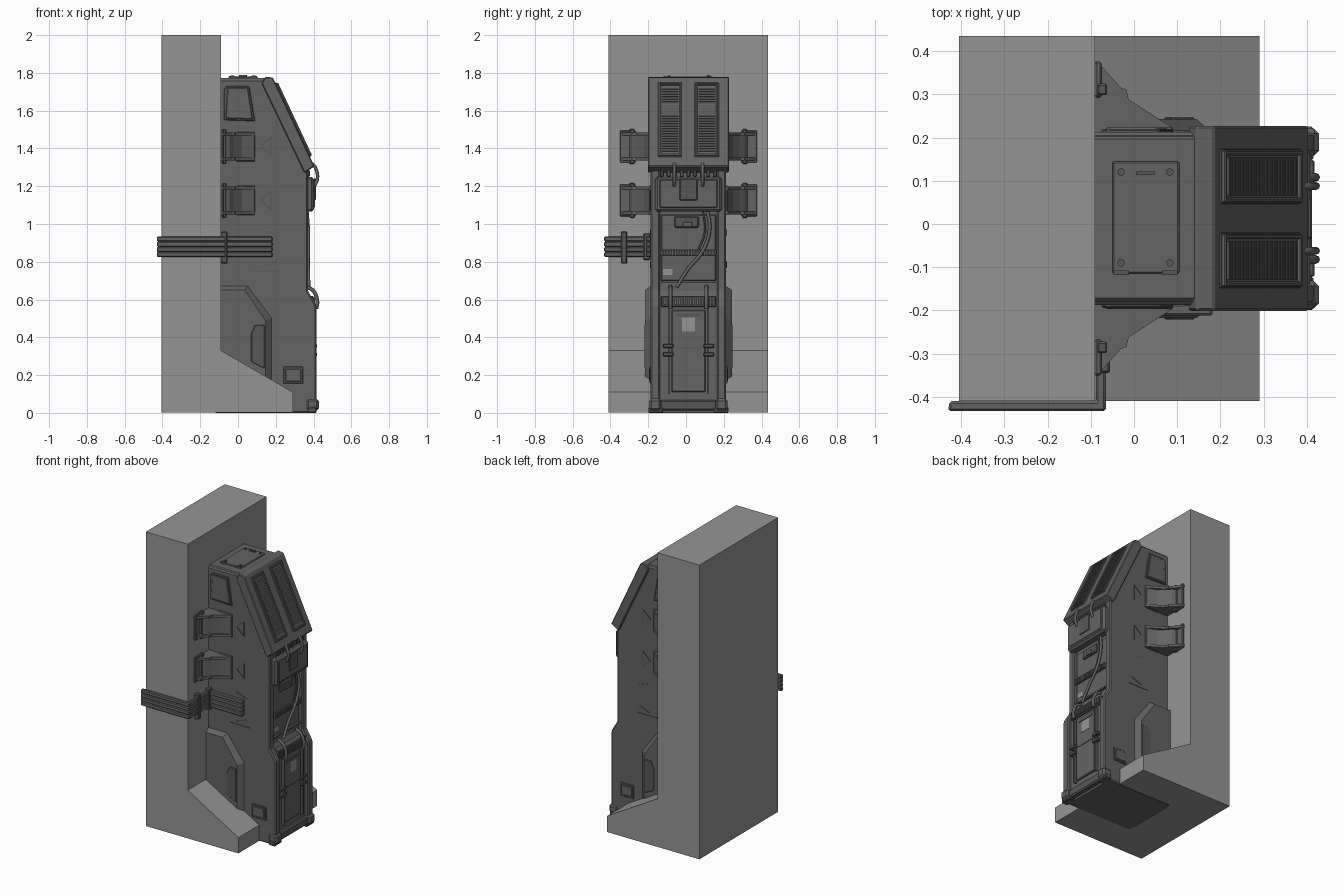
import bpy, bmesh
from mathutils import Vector, Matrix

if "Cube" in bpy.data.objects:
    bpy.data.objects.remove(bpy.data.objects["Cube"])

YC = 0.013            # centre plane of the machine


def material(name, v):
    m = bpy.data.materials.new(name)
    m.use_nodes = True
    m.diffuse_color = (v, v, v, 1)
    m.node_tree.nodes["Principled BSDF"].inputs["Base Color"].default_value = (v, v, v, 1)
    return m


CONCRETE = material("concrete grey", 0.3)
METAL = material("dark metal", 0.125)
TRIM = material("darker trim", 0.095)
LABEL = material("label grey", 0.3)

# maps (u, v, depth) to model axes for each extrusion direction
AXES = {"X": lambda u, v, w: (w, u, v),
        "Y": lambda u, v, w: (u, w, v),
        "Z": lambda u, v, w: (u, v, w)}


def prism(name, pts, a, b, axis="Y", mat=METAL, bevel=0, top=None, matrix=None):
    """Extrude an outline from a to b; top gives a different far outline."""
    bm = bmesh.new()
    lo = [bm.verts.new(AXES[axis](u, v, a)) for u, v in pts]
    hi = [bm.verts.new(AXES[axis](u, v, b)) for u, v in (top or pts)]
    bm.faces.new(lo)
    bm.faces.new(hi)
    for i in range(len(lo)):
        j = (i + 1) % len(lo)
        bm.faces.new((lo[i], lo[j], hi[j], hi[i]))
    bmesh.ops.recalc_face_normals(bm, faces=bm.faces)
    me = bpy.data.meshes.new(name)
    bm.to_mesh(me)
    bm.free()
    me.materials.append(mat)
    ob = bpy.data.objects.new(name, me)
    bpy.context.collection.objects.link(ob)
    if matrix:
        ob.matrix_world = matrix
    if bevel:
        mod = ob.modifiers.new("edge", "BEVEL")
        mod.width = bevel
        mod.segments = 1
    return ob


def rect(u0, u1, v0, v1):
    return [(u0, v0), (u1, v0), (u1, v1), (u0, v1)]


def box(name, x, y, z, mat=METAL, bevel=0, matrix=None):
    return prism(name, rect(*x, *y), z[0], z[1], "Z", mat, bevel, matrix=matrix)


def front_box(name, x, d, z, mat=METAL, bevel=0):
    """Box whose sideways range is measured from the machine's centre."""
    return box(name, x, (YC + d[0], YC + d[1]), z, mat, bevel)


def side_plate(name, pts, s, d0, d1, mat=METAL, bevel=0, top=None):
    return prism(name, pts, YC + s * d0, YC + s * d1, "Y", mat, bevel, top)


def strip(name, p, q, s, width=0.006):
    """Thin raised line on the machine's flank."""
    p, q = Vector(p), Vector(q)
    n = Vector((p.y - q.y, q.x - p.x)).normalized() * width / 2
    side_plate(name, [p - n, q - n, q + n, p + n], s, 0.195, 0.203, TRIM)


def tube(name, pts, r, mat=METAL):
    cu = bpy.data.curves.new(name, "CURVE")
    cu.dimensions = "3D"
    cu.bevel_depth = r
    cu.bevel_resolution = 2
    cu.use_fill_caps = True
    sp = cu.splines.new("BEZIER")
    sp.bezier_points.add(len(pts) - 1)
    for bp, co in zip(sp.bezier_points, pts):
        bp.co = co
        bp.handle_left_type = bp.handle_right_type = "AUTO"
    cu.materials.append(mat)
    tmp = bpy.data.objects.new(name, cu)
    me = bpy.data.meshes.new_from_object(tmp)
    bpy.data.objects.remove(tmp)
    for f in me.polygons:
        f.use_smooth = len(f.vertices) == 4
    bpy.context.collection.objects.link(bpy.data.objects.new(name, me))


# Wall section with sloped foot
prism("wall_block", [(-.405, .003), (.29, .003), (.29, .11), (-.09, .33), (-.09, 2), (-.405, 2)],
      -.41, .435, "Y", CONCRETE)

# Machine body: recessed core between two full-depth cheeks
front = [(.40, 0), (.415, .05), (.415, .57), (.37, .645), (.37, 1.28), (.15, 1.765)]
back = [(-.12, 1.765), (-.12, 0)]
prism("body_core", [(x - .025, z) for x, z in front] + back, YC - .16, YC + .16)
for s in (-1, 1):
    side_plate("body_cheek", front + back, s, .15, .2, bevel=.008)
box("body_top", (-.1, .157), (YC - .19, YC + .19), (1.755, 1.772), METAL, .006)

# Roof hatch
box("roof_hatch", (-.05, .105), (-.115, .145), (1.77, 1.78), METAL, .004)
box("hatch_handle", (.005, .048), (.113, .122), (1.78, 1.788), TRIM)
for x in (-.03, .083):
    for y in (-.09, .12):
        tube("hatch_bolt", [(x, y, 1.775), (x, y, 1.785)], .009, TRIM)
    box("hatch_hinge", (x - .018, x + .018), (-.118, -.108), (1.77, 1.784), TRIM)

# Sloped hood with two slatted vents
prism("hood", [(.125, 1.745), (.145, 1.78), (.185, 1.775), (.405, 1.305), (.352, 1.27)],
      YC - .214, YC + .214, "Y", METAL, .005)
along = Vector((.22, 0, -.47)).normalized()
normal = Vector((-along.z, 0, along.x))
slope = Matrix.Translation((.185, YC, 1.775)) @ Matrix(
    (along, Vector((0, 1, 0)), normal)).transposed().to_4x4()
for s in (-1, 1):
    c = s * .097
    box("vent_panel", (.03, .465), (c - .064, c + .064), (-.004, .004), METAL, .002, slope)
    for e in (-1, 1):
        y = c + e * .055
        box("vent_rail", (.035, .46), (y - .006, y + .006), (0, .013), METAL, .003, slope)
        u = .2475 + e * .2065
        box("vent_end", (u - .006, u + .006), (c - .055, c + .055), (0, .013), METAL, .003, slope)
    for i in range(26):
        u = .066 + i * .0145
        box("vent_slat", (u - .0045, u + .0045), (c - .044, c + .044), (0, .009), TRIM, 0, slope)

# Control box under the hood
front_box("control_box", (.34, .402), (-.177, .177), (1.065, 1.25), METAL, .012)
front_box("control_lid", (.39, .407), (-.155, .155), (1.085, 1.235), METAL, .006)
front_box("control_plate", (.40, .412), (-.047, .047), (1.125, 1.24), TRIM, .004)
for i in range(9):
    y = -.14 + i * .035
    front_box("hinge_knuckle", (.355, .38), (y - .01, y + .01), (1.25, 1.285), TRIM, .004)
for s in (-1, 1):
    y = YC + s * .075
    tube("control_pipe", [(.375, y, 1.33), (.409, y, 1.30), (.409, y, 1.21), (.39, y, 1.2)], .009)

# Equipment bay in the recessed front
front_box("bay_panel", (.34, .352), (-.145, .145), (.70, 1.05), METAL, .004)
front_box("bay_module", (.34, .365), (-.075, .055), (.98, 1.04), TRIM, .006)
front_box("bay_latch", (.35, .372), (-.03, .02), (.985, 1.01), METAL, .003)
front_box("bay_label", (.35, .355), (-.135, -.085), (.73, .762), LABEL)
front_box("terminal_bar", (.34, .36), (-.15, .15), (.832, .862), TRIM, .003)
for i in range(17):
    y = -.136 + i * .017
    front_box("terminal", (.355, .37), (y - .005, y + .005), (.83, .865), METAL)
front_box("bay_sill", (.34, .362), (-.145, .145), (.69, .70), TRIM)
tube("bay_cable", [(.365, .115, 1.07), (.372, .125, .97), (.372, .09, .86),
                   (.372, .01, .76), (.375, -.05, .665)], .009)
tube("bay_cable_inner", [(.36, .09, 1.07), (.365, .10, .96), (.365, .06, .85)], .005)

# Connector rack at the step
front_box("rack", (.345, .40), (-.145, .145), (.56, .62), TRIM, .005)
for i in range(14):
    y = -.125 + i * .0192
    front_box("rack_tooth", (.39, .408), (y - .006, y + .006), (.57, .61), METAL)

# Lower door with rails, clamps and handles
front_box("lower_door", (.38, .402), (-.09, .09), (.11, .545), METAL, .005)
front_box("door_slot", (.395, .406), (-.065, .065), (.51, .525), TRIM)
front_box("door_label", (.395, .404), (-.033, .035), (.43, .505), LABEL)
front_box("door_seam", (.395, .405), (-.075, .075), (.34, .347), TRIM)
for s in (-1, 1):
    y = YC + s * .095
    tube("step_handle", [(.36, y, .67), (.40, y, .645), (.42, y, .59), (.415, y, .55)], .01)
    d = sorted((s * .097, s * .105))
    front_box("door_rail", (.385, .412), d, (.1, .55), TRIM)
    for z in (.31, .355):
        front_box("door_clamp", (.39, .418), sorted((s * .08, s * .135)), (z - .011, z + .011), TRIM, .004)
    # Corner feet
    front_box("corner_foot", (.36, .428), sorted((s * .145, s * .208)), (.012, .075), METAL, .012)
    front_box("foot_pad", (.37, .415), sorted((s * .135, s * .212)), (0, .03), TRIM, .004)
front_box("front_sill", (.37, .412), (-.15, .15), (.012, .068), TRIM, .008)

# Flank parts on both sides
for s in (-1, 1):
    side_plate("flank_bulge", [(-.1, .675), (.055, .675), (.182, .505), (.182, .1), (-.1, .1)],
               s, .195, .23, top=[(-.1, .65), (.035, .65), (.145, .49), (.145, .19), (-.1, .19)])
    side_plate("bulge_panel", [(.07, .42), (.09, .465), (.14, .465), (.14, .235), (.07, .27)],
               s, .225, .234, TRIM, .003)
    side_plate("flank_window", [(-.075, 1.55), (.09, 1.545), (.06, 1.73), (-.06, 1.73), (-.075, 1.71)],
               s, .195, .207, TRIM, .004)
    side_plate("window_pane", [(-.065, 1.56), (.077, 1.555), (.052, 1.72), (-.055, 1.72)],
               s, .2, .21, METAL, .003)
    side_plate("access_plate", rect(.24, .345, .155, .245), s, .195, .206, TRIM, .003)
    side_plate("access_cover", rect(.252, .333, .167, .233), s, .2, .21, METAL, .003)
    for p, q in (((.12, .97), (.2, .94)), ((.12, .77), (.2, .80)), ((.07, .75), (.22, .75))):
        strip("flank_groove", p, q, s, .004)
    for zc in (1.41, 1.125):
        # Triangular direction mark
        tri = [(.12, zc), (.175, zc + .05), (.175, zc - .05)]
        for i in range(3):
            strip("direction_mark", tri[i], tri[(i + 1) % 3], s)
        # Wall bracket: web, flanges and mounting plates
        web = [(-.09, .19), (.085, .19), (.085, .207), (.02, .235), (-.02, .27), (-.045, .30), (-.09, .32)]
        flange = [(-.09, .19), (.09, .19), (.09, .209), (-.012, .275), (-.018, .298),
                  (-.03, .302), (-.085, .363), (-.09, .363)]
        at = lambda pts: [(x, YC + s * d) for x, d in pts]
        prism("bracket_web", at(web), zc - .06, zc + .06, "Z")
        for e in (-1, 1):
            z = zc + e * .066
            prism("bracket_flange", at(flange), z - .008, z + .008, "Z")
        front_box("bracket_wall_plate", (-.09, -.075), sorted((s * .28, s * .363)),
                  (zc - .085, zc + .085), METAL, .004)
        front_box("bracket_clamp", (-.085, -.062), sorted((s * .285, s * .312)),
                  (zc - .092, zc + .092), TRIM, .004)
        side_plate("bracket_foot", rect(-.01, .09, zc - .078, zc + .078), s, .195, .21, METAL, .004)

# Ribbed cable band wrapping from wall to flank
band = [(-.43, -.433), (-.065, -.433), (-.065, -.212), (.182, -.212),
        (.182, -.185), (-.088, -.185), (-.088, -.41), (-.427, -.41)]
for i in range(4):
    z = .838 + i * .0275
    prism("band_cable", band, z - .0135, z + .0135, "Z", METAL, .005)
box("band_clip", (-.09, -.055), (-.345, -.312), (.79, .96), TRIM, .005)
box("band_end_clip", (-.09, -.058), (-.225, -.19), (.81, .95), TRIM, .004)
